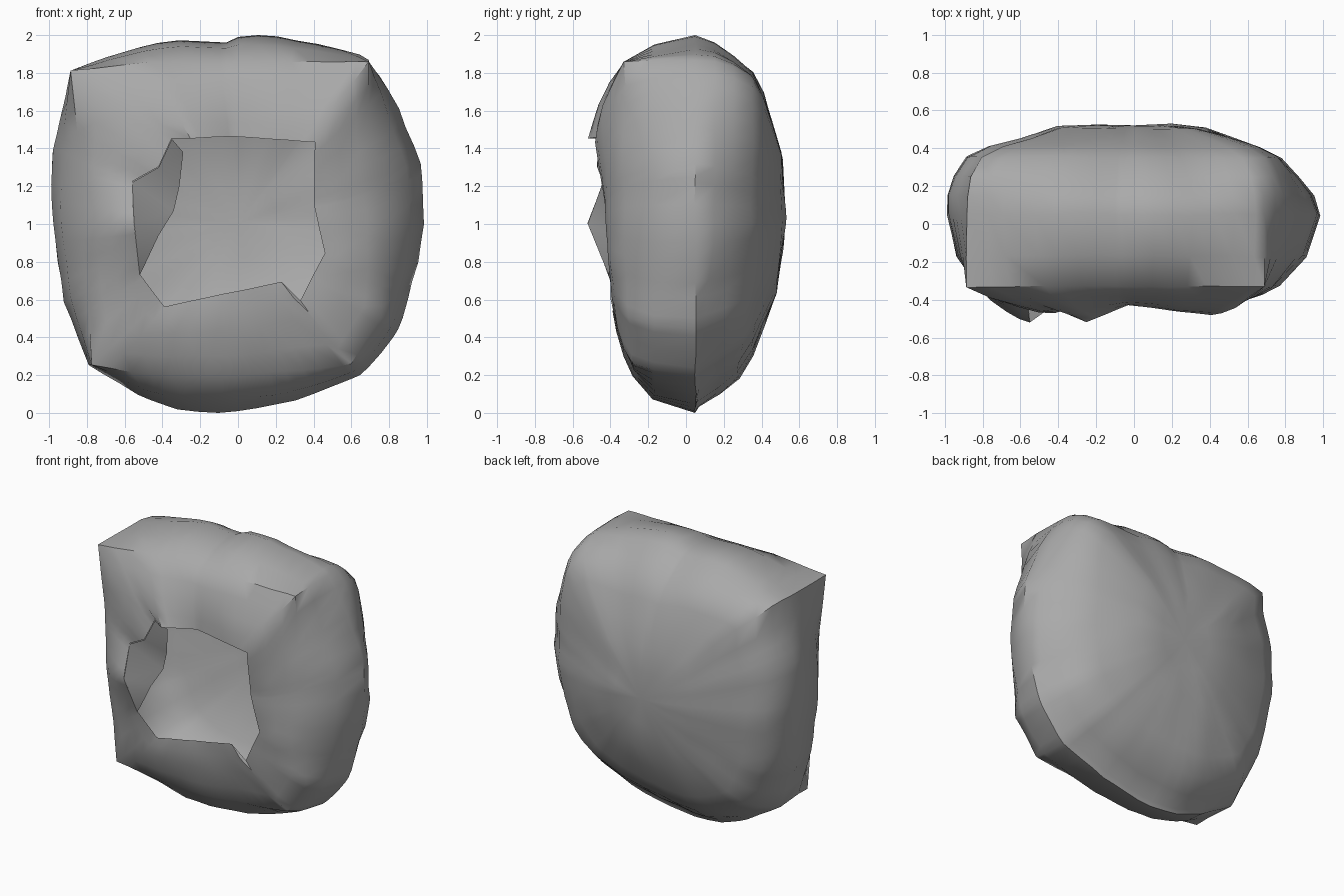
import bpy
import bmesh
from math import atan2, cos, sin, tau, radians
from mathutils import Vector, noise

cube = bpy.data.objects.get("Cube")
if cube:
    bpy.data.objects.remove(cube)

MID = Vector((0, 0, 1))

# Widest silhouette, as (x, z)
OUTLINE = [(-.17, 0), (.12, .02), (.36, .08), (.65, .21), (.8, .35), (.87, .47),
           (.95, .78), (.985, 1), (.96, 1.33), (.85, 1.6), (.7, 1.86), (.64, 1.9),
           (.2, 1.99), (.02, 2), (-.06, 1.96), (-.35, 1.97), (-.57, 1.92),
           (-.88, 1.81), (-.98, 1.38), (-.985, 1.05), (-.93, .6), (-.78, .25),
           (-.52, .08), (-.34, .01)]
# Crease around the front face, as (x, z)
CREASE = [(-.88, 1.81), (-.84, 1.4), (-.82, 1), (-.79, .6), (-.78, .25), (-.4, .19),
          (0, .19), (.6, .25), (.76, .5), (.77, 1), (.7, 1.5), (.69, 1.86),
          (0, 1.85), (-.5, 1.85)]
# Ragged rim of the opening in the front, as (x, z, y)
RIM = [(-.35, 1.45, -.45), (-.25, 1.45, -.52), (-.03, 1.46, -.43), (.41, 1.43, -.48),
       (.4, 1.1, -.43), (.46, .84, -.41), (.33, .59, -.38), (.23, .69, -.4),
       (-.39, .56, -.37), (-.52, .73, -.41), (-.55, 1, -.52), (-.56, 1.22, -.44),
       (-.42, 1.3, -.47)]
# Inner edge of the torn flap, beside the rim from low left to the top
FLAP = [(-.5, .77, -.4), (-.42, .94, -.39), (-.34, 1.07, -.37), (-.31, 1.2, -.37),
        (-.29, 1.38, -.39)]


def crease_depth(z):
    return -.33 + .07 * max(0, 1 - z)


def angle(v):
    return atan2(v.z - MID.z, v.x) % tau


def hit(loop, a):
    """Farthest point where a ray from the middle meets a closed loop."""
    side = Vector((-sin(a), 0, cos(a)))
    ahead = Vector((cos(a), 0, sin(a)))
    found = []
    for p, q in zip(loop, loop[1:] + loop[:1]):
        s, t = (p - MID).dot(side), (q - MID).dot(side)
        if s * t <= 0 and s != t:
            found.append(p.lerp(q, s / (s - t)))
    return max(found, key=lambda h: (h - MID).dot(ahead))


outline = [Vector((x, .05, z)) for x, z in OUTLINE]
crease = [Vector((x, crease_depth(z), z)) for x, z in CREASE]
rim = [Vector((x, y, z)) for x, z, y in RIM]

# Spokes pass through every rim and crease corner, then fill in evenly
spokes = []
for a in [angle(v) for v in rim + crease] + [radians(d) for d in range(0, 360, 6)]:
    if all(abs((a - b + tau / 2) % tau - tau / 2) > radians(2) for b in spokes):
        spokes.append(a)
spokes.sort()


def scaled(v, s, y):
    return Vector((v.x * s, y, MID.z + (v.z - MID.z) * s))


def section(a):
    """Points along one spoke, from the opening over the edge to the back."""
    r, c, o = hit(rim, a), hit(crease, a), hit(outline, a)
    points = [r]
    for t in (.2, .45, .75):
        p = r.lerp(c, t)
        p.y -= .03 * t * (1 - t) * 4
        points.append(p)
    points.append(c)
    shoulder = c.lerp(o, .68)
    shoulder.y = -.17
    points += [shoulder, o]
    # The flat flank and both upper corners keep a fuller back edge
    corner = max(0, 1 - abs(abs(a - tau / 4) - .78) / .45)
    full = max(0, -cos(a), corner * 1.2)
    down = max(0, -sin(a))
    for s, y in ((.965, .15), (.89, .25), (.8, .35), (.68, .41), (.54, .455),
                 (.38, .51), (.2, .525)):
        points.append(scaled(o, s + full * (1 - s) * s ** 3, y - .09 * s * down))
    return points


# Rough hollow shell: strips of faces joined between spokes
bm = bmesh.new()


def rough(p, amount=.012):
    bump = noise.noise_vector(p * 3.1) * amount + noise.noise_vector(p * 7) * amount * .6
    return bm.verts.new(p + bump)


columns = []
for a in spokes:
    first, *rest = section(a)
    columns.append([rough(first, .004)] + [rough(p) for p in rest])
back = rough(Vector((0, .525, 1)))
for one, two in zip(columns, columns[1:] + columns[:1]):
    bm.faces.new((back, two[-1], one[-1]))
    for i in range(len(one) - 1):
        bm.faces.new((one[i], one[i + 1], two[i + 1], two[i]))
bmesh.ops.recalc_face_normals(bm, faces=bm.faces)

# Settle on the ground
low = min(v.co.z for v in bm.verts)
bmesh.ops.translate(bm, verts=bm.verts, vec=(0, 0, -low))

# One grey for all the stone
grey = bpy.data.materials.new("stone_grey")
grey.use_nodes = True
colour = (.4, .4, .4, 1)
grey.diffuse_color = colour
grey.node_tree.nodes["Principled BSDF"].inputs["Base Color"].default_value = colour


def finish(name, shape):
    mesh = bpy.data.meshes.new(name)
    shape.to_mesh(mesh)
    shape.free()
    mesh.materials.append(grey)
    part = bpy.data.objects.new(name, mesh)
    bpy.context.collection.objects.link(part)
    bpy.ops.object.select_all(action="DESELECT")
    part.select_set(True)
    bpy.context.view_layer.objects.active = part
    bpy.ops.object.shade_smooth_by_angle(angle=radians(40))


finish("hollow_stone", bm)

# Torn flap turning inward along the left edge of the opening
flap = bmesh.new()
outer = [flap.verts.new(v) for v in rim[9:] + rim[:1]]
inner = [flap.verts.new((x, y, z)) for x, z, y in FLAP]
for i in range(len(inner) - 1):
    flap.faces.new((outer[i], inner[i], inner[i + 1], outer[i + 1]))
finish("torn_flap", flap)
